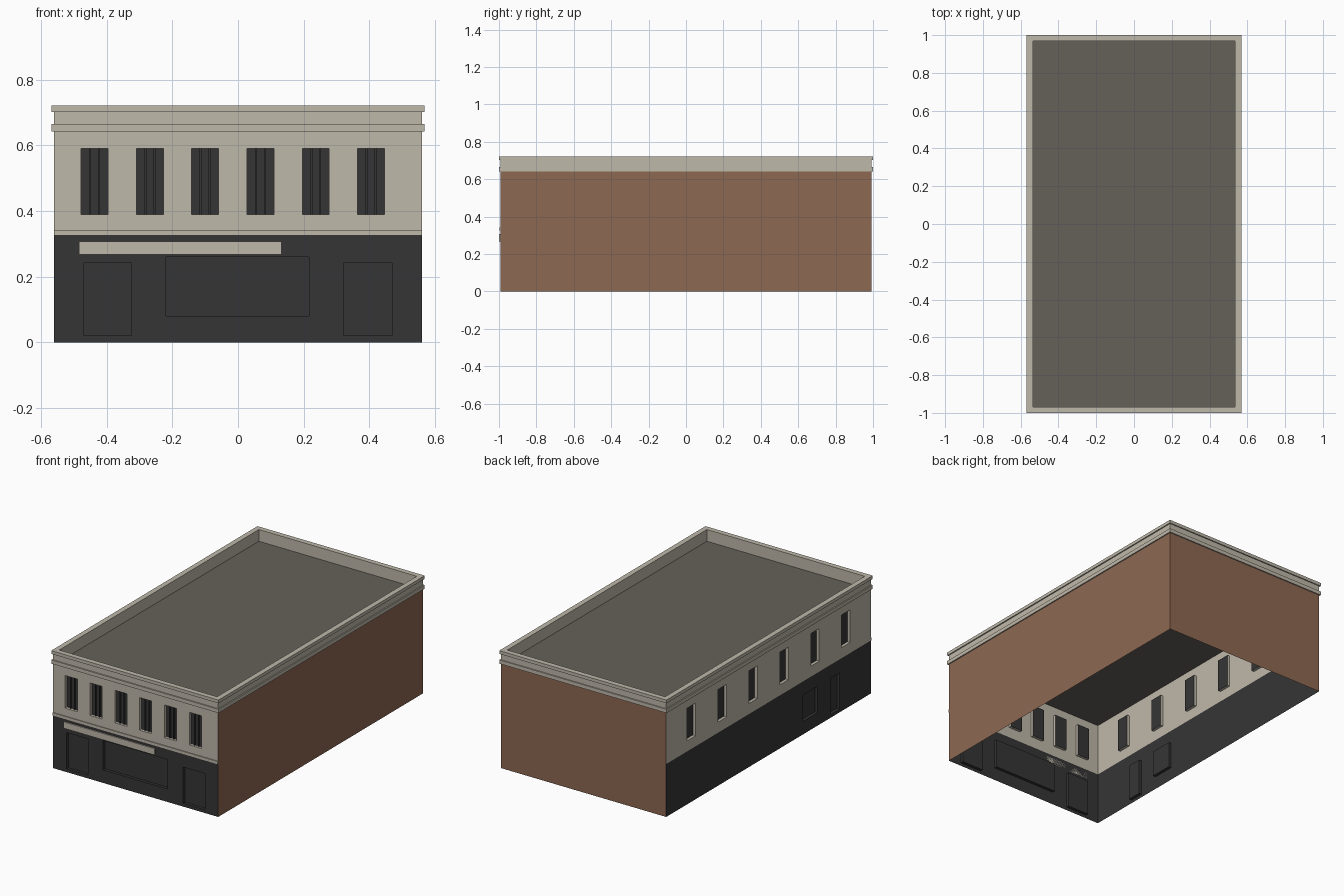
import bpy, bmesh
from mathutils import Vector

if "Cube" in bpy.data.objects:
    bpy.data.objects.remove(bpy.data.objects["Cube"], do_unlink=True)


def material(name, rgb):
    m = bpy.data.materials.new(name)
    m.use_nodes = True
    m.diffuse_color = (*rgb, 1)
    m.node_tree.nodes["Principled BSDF"].inputs["Base Color"].default_value = (*rgb, 1)
    return m


STONE = material("pale stone", (0.52, 0.48, 0.40))
DARK = material("charcoal", (0.036, 0.036, 0.036))
BRICK = material("brick", (0.266, 0.138, 0.084))
ROOF = material("roof felt", (0.130, 0.120, 0.102))

HX, HY = 0.561, 0.993      # half extents of the walls
BASE, EAVES = 0.325, 0.65  # top of the shopfront, roof level
RECESS = 0.018


def finish(bm, name, mats):
    bmesh.ops.remove_doubles(bm, verts=bm.verts, dist=1e-5)
    me = bpy.data.meshes.new(name)
    bm.to_mesh(me)
    bm.free()
    for m in mats:
        me.materials.append(m)
    ob = bpy.data.objects.new(name, me)
    bpy.context.collection.objects.link(ob)
    return ob


def quad(bm, pts, facing, index=0):
    """Add a quad whose normal points along facing."""
    f = bm.faces.new([bm.verts.new(p) for p in pts])
    f.normal_update()
    if f.normal.dot(facing) < 0:
        f.normal_flip()
    f.material_index = index


def box(name, x, y, z, mat):
    bm = bmesh.new()
    bmesh.ops.create_cube(bm, size=1)
    for v in bm.verts:
        v.co = [lo + (c + 0.5) * (hi - lo) for c, (lo, hi) in zip(v.co, (x, y, z))]
    return finish(bm, name, [mat])


def facade(name, half, openings, place, out):
    """Wall of stone over charcoal with recessed openings (u0, u1, z0, z1)."""
    bm = bmesh.new()
    us = sorted({-half, half, *(u for o in openings for u in o[:2])})
    zs = sorted({0, BASE, EAVES, *(z for o in openings for z in o[2:])})
    for u0, u1 in zip(us, us[1:]):
        for z0, z1 in zip(zs, zs[1:]):
            u, z = (u0 + u1) / 2, (z0 + z1) / 2
            if not any(o[0] < u < o[1] and o[2] < z < o[3] for o in openings):
                ring = ((u0, z0), (u1, z0), (u1, z1), (u0, z1))
                quad(bm, [place(a, b, 0) for a, b in ring], out, int(z < BASE))
    for u0, u1, z0, z1 in openings:
        ring = ((u0, z0), (u1, z0), (u1, z1), (u0, z1))
        centre = place((u0 + u1) / 2, (z0 + z1) / 2, RECESS / 2)
        quad(bm, [place(a, b, RECESS) for a, b in ring], out, 1)
        for (a, b), (c, d) in zip(ring, ring[1:] + ring[:1]):
            pts = [place(a, b, 0), place(c, d, 0), place(c, d, RECESS), place(a, b, RECESS)]
            quad(bm, pts, centre - sum(pts, Vector()) / 4, int(z0 < BASE))
    return finish(bm, name, [STONE, DARK])


# Street walls with upper windows, doors and display windows
SILL, HEAD, HALF_W = 0.39, 0.59, 0.041
front_centres = [-0.437 + 0.1685 * i for i in range(6)]
side_centres = [-0.75 + 0.30 * i for i in range(6)]


def upper_row(centres):
    return [(c - HALF_W, c + HALF_W, SILL, HEAD) for c in centres]


facade("front_wall", HX, upper_row(front_centres) + [
    (-0.47, -0.325, 0.02, 0.242), (-0.22, 0.217, 0.08, 0.26), (0.322, 0.47, 0.02, 0.242)],
    lambda u, z, d: Vector((u, -HY + d, z)), Vector((0, -1, 0)))
facade("side_wall", HY, upper_row(side_centres) + [
    (-0.69, -0.60, 0.02, 0.242), (-0.475, -0.335, 0.08, 0.242)],
    lambda u, z, d: Vector((-HX + d, u, z)), Vector((-1, 0, 0)))

# Window bars on the front
for i, c in enumerate(front_centres):
    for j, s in enumerate((-1, 1)):
        x = c + s * HALF_W / 3
        box(f"window_bar_{i}_{j}", (x - 0.003, x + 0.003),
            (-HY + RECESS - 0.007, -HY + RECESS), (SILL, HEAD), DARK)

# Plain brick party walls
bm = bmesh.new()
quad(bm, [(HX, -HY, 0), (HX, HY, 0), (HX, HY, EAVES), (HX, -HY, EAVES)], Vector((1, 0, 0)))
quad(bm, [(HX, HY, 0), (-HX, HY, 0), (-HX, HY, EAVES), (HX, HY, EAVES)], Vector((0, 1, 0)))
finish(bm, "brick_walls", [BRICK])

# Parapet: a stepped moulding carried round all four sides
LIP, INNER, TOP = 0.007, -0.025, 0.722
profile = [(0, 0.642), (LIP, 0.642), (LIP, 0.665), (0, 0.665), (0, 0.702),
           (LIP, 0.702), (LIP, TOP), (INNER, TOP), (INNER, EAVES)]
bm = bmesh.new()
loops = [[bm.verts.new((sx * (HX + o), sy * (HY + o), z))
          for sx, sy in ((-1, -1), (1, -1), (1, 1), (-1, 1))] for o, z in profile]
for low, high in zip(loops, loops[1:]):
    for k in range(4):
        n = (k + 1) % 4
        bm.faces.new((low[k], low[n], high[n], high[k]))
finish(bm, "parapet", [STONE])

# Flat roof
bm = bmesh.new()
quad(bm, [(sx * HX, sy * HY, EAVES) for sx, sy in ((-1, -1), (1, -1), (1, 1), (-1, 1))],
     Vector((0, 0, 1)))
finish(bm, "roof", [ROOF])

# String course and blank sign board
box("string_course", (-HX, HX), (-HY - 0.005, -HY), (BASE, 0.342), STONE)
box("sign_board", (-0.485, 0.132), (-HY - 0.007, -HY), (0.268, 0.307), STONE)
